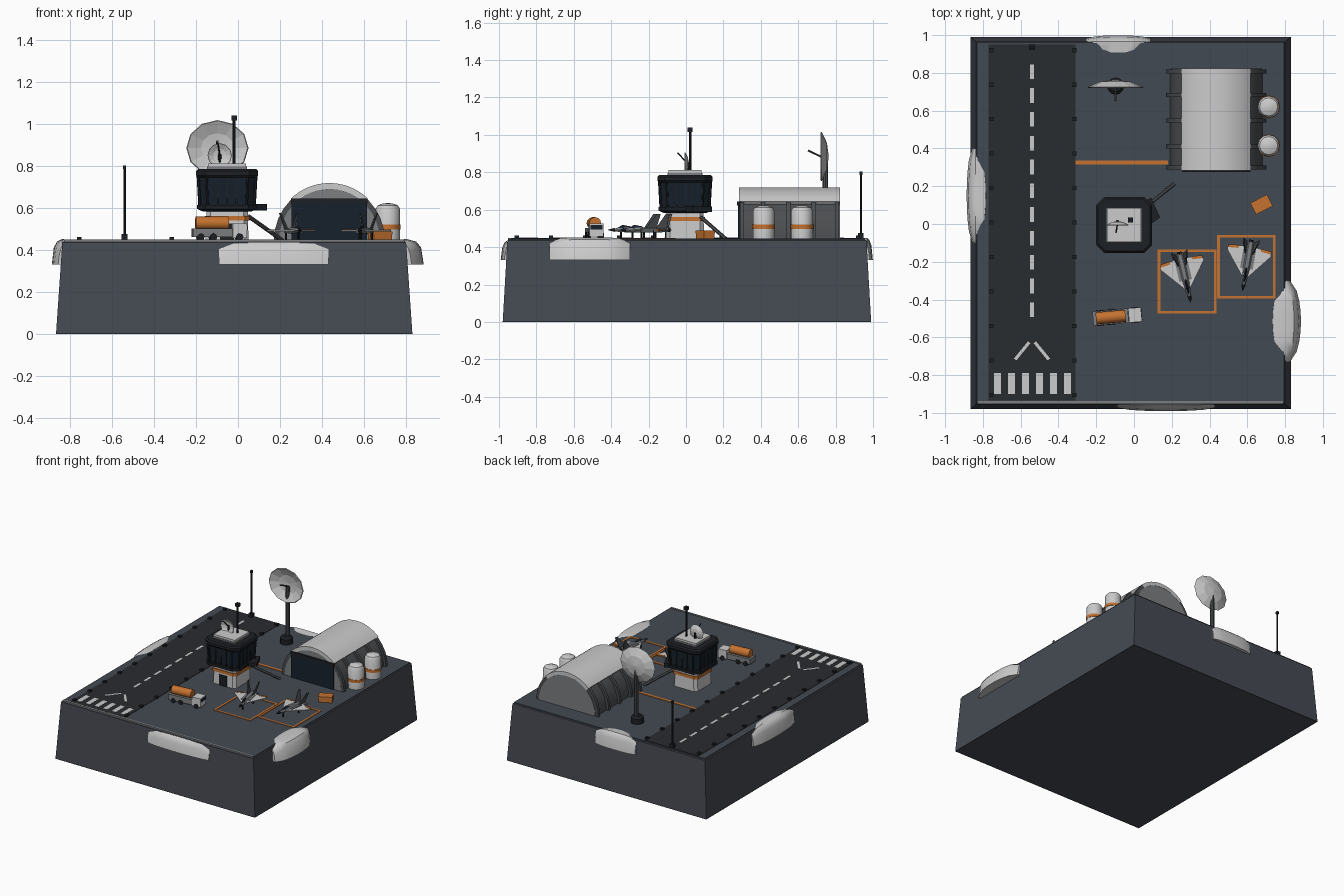
import bpy, math
from mathutils import Matrix, Vector

if "Cube" in bpy.data.objects:
    bpy.data.objects.remove(bpy.data.objects["Cube"])

D = 0.445  # deck height
M = Matrix.Identity(4)  # current placement, used by the helper functions


def mat(name, r, g, b):
    m = bpy.data.materials.new(name)
    m.diffuse_color = (r, g, b, 1)
    m.use_nodes = True
    m.node_tree.nodes["Principled BSDF"].inputs["Base Color"].default_value = m.diffuse_color
    return m


ROCK, DECK = mat("rock", .06, .068, .085), mat("deck", .055, .068, .085)
ROAD, DARK = mat("asphalt", .022, .025, .028), mat("dark", .012, .014, .018)
GLASS, ORANGE = mat("glass", .008, .015, .025), mat("orange", .56, .17, .03)
WHITE, GREY = mat("white", .68, .69, .7), mat("grey", .2, .21, .22)
STEEL, UNDER = mat("steel", .07, .075, .08), mat("underside", .012, .013, .016)


def mesh(name, verts, faces, m, smooth=False):
    me = bpy.data.meshes.new(name)
    me.from_pydata([M @ Vector(v) for v in verts], [], faces)
    me.materials.append(m)
    o = bpy.data.objects.new(name, me)
    bpy.context.collection.objects.link(o)
    bpy.context.view_layer.objects.active = o
    bpy.ops.object.select_all(action='DESELECT')
    o.select_set(True)
    bpy.ops.object.mode_set(mode='EDIT')
    bpy.ops.mesh.select_all(action='SELECT')
    bpy.ops.mesh.normals_make_consistent(inside=False)
    bpy.ops.object.mode_set(mode='OBJECT')
    if smooth:
        bpy.ops.object.shade_smooth_by_angle(angle=math.radians(35))
    return o


def loft(name, rings, m, smooth=False, caps=True):
    n = len(rings[0])
    f = [(r*n+i, r*n+(i+1) % n, r*n+n+(i+1) % n, r*n+n+i)
         for r in range(len(rings)-1) for i in range(n)]
    if caps:
        f += [tuple(range(n)), tuple(range((len(rings)-1)*n, len(rings)*n))]
    return mesh(name, [v for r in rings for v in r], f, m, smooth)


def prism(name, pts, z0, z1, m):
    return loft(name, [[(x, y, z) for x, y in pts] for z in (z0, z1)], m)


def rect(x0, x1, y0, y1):
    return [(x0, y0), (x1, y0), (x1, y1), (x0, y1)]


def box(name, x0, x1, y0, y1, z0, z1, m):
    return prism(name, rect(x0, x1, y0, y1), z0, z1, m)


def lathe(name, x, y, prof, m, n=12):
    """Turned part about a vertical axis; prof holds (radius, z)."""
    return loft(name, [[(x+r*math.cos(2*math.pi*i/n), y+r*math.sin(2*math.pi*i/n), z)
                        for i in range(n)] for r, z in prof], m, True)


def rod(name, a, b, r, m, n=8):
    a, b = Vector(a), Vector(b)
    q = (b-a).to_track_quat('Z', 'Y')
    ring = [q @ Vector((r*math.cos(2*math.pi*i/n), r*math.sin(2*math.pi*i/n), 0)) for i in range(n)]
    return loft(name, [[a+v for v in ring], [b+v for v in ring]], m, True)


def octo(h, c, z, cx=-.052, cy=-.005):
    k = h-c
    return [(cx+x, cy+y, z) for x, y in ((h, -k), (h, k), (k, h), (-k, h), (-h, k), (-h, -k), (-k, -h), (k, -h))]


def dish(name, x, y, z, rx, rz, depth, n=12):
    """Shallow bowl opening to the front."""
    prof = [(.02, 1), (.55, .75), (1, 0), (.97, -.12), (.53, .6), (.02, .85)]
    loft(name, [[(x+rx*r*math.cos(2*math.pi*i/n), y+depth*d, z+rz*r*math.sin(2*math.pi*i/n))
                 for i in range(n)] for r, d in prof], WHITE)


# Tapered plateau block, underside and front lip
loft("base_block", [[(x, y, z) for x, y in rect(-.018-a, -.018+a, .005-b, .005+b)]
     for a, b, z in ((.848, .985, 0), (.818, .96, .435), (.812, .955, .44))], ROCK)
box("base_underside", -.866, .83, -.98, .99, 0, .003, UNDER)
box("deck", -.828, .794, -.947, .957, .437, D, DECK)
box("front_lip", -.825, .79, -.952, -.937, .437, D+.004, GREY)

# Runway with markings and edge lights
box("runway", -.77, -.31, -.935, .95, D-.004, D+.003, ROAD)
for i in range(11):
    y = .767 - i*.126
    box("centre_dash", -.55, -.53, y, y+.078, D, D+.005, WHITE)
    for x in (-.755, -.315):
        y = .92 - i*.1825
        box("runway_light", x-.011, x+.011, y-.011, y+.011, D, D+.016, DARK)
for i in range(6):
    x = -.722 + i*.074
    box("threshold_stripe", x-.018, x+.018, -.9, -.79, D, D+.005, WHITE)
for s in (-1, 1):
    prism("chevron", [(-.54+s*a, b) for a, b in ((.008, -.63), (.022, -.622), (.096, -.712), (.082, -.722))],
          D, D+.005, WHITE)
box("taxi_line", -.31, .18, .315, .335, D, D+.004, ORANGE)

# Parking frames
for x0, x1, y0, y1 in ((.125, .437, -.475, -.135), (.44, .75, -.395, -.057)):
    w = .014
    for r in ((x0, x1, y0, y0+w), (x0, x1, y1-w, y1), (x0, x0+w, y0, y1), (x1-w, x1, y0, y1)):
        box("parking_frame", *r, D, D+.004, ORANGE)

# Control tower
loft("tower_base", [octo(.102, .02, D), octo(.098, .02, .6)], WHITE)
loft("tower_band", [octo(.106, .02, .54), octo(.106, .02, .562)], ORANGE)
loft("cab_floor", [octo(.115, .03, .583), octo(.142, .04, .595), octo(.142, .04, .615)], DARK)
loft("cab_glass", [octo(.126, .036, .61), octo(.134, .038, .755)], GLASS)
loft("cab_rim", [octo(.14, .04, .745), octo(.148, .042, .755), octo(.148, .042, .775), octo(.138, .04, .785)], DARK)
for a, b in zip(octo(.13, .037, .61), octo(.138, .039, .755)):
    rod("cab_mullion", a, b, .007, DARK, 6)
for k in (-.045, 0, .045):
    for dx, dy in ((k, .131), (k, -.131), (.131, k), (-.131, k)):
        box("cab_mullion", -.056+dx, -.048+dx, -.009+dy, -.001+dy, .61, .75, DARK)
box("tower_roof", -.147, .042, -.098, .088, .78, .797, GREY)
box("roof_snow", -.143, .038, -.094, .084, .797, .812, WHITE)
box("tower_door", -.085, -.02, -.112, -.1, D, .525, DARK)
prism("tower_balcony", [(.06, .02), (.09, .0), (.138, .035), (.09, .14), (.06, .12)], .588, .618, DARK)
rod("tower_stair", (.05, .08, .56), (.212, .212, D), .01, STEEL, 6)
dish("roof_dish", -.087, -.005, .85, .058, .058, .02)
rod("roof_dish_post", (-.087, .013, .8), (-.087, .013, .855), .009, DARK)
rod("roof_dish_feed", (-.087, .005, .85), (-.095, -.045, .905), .004, DARK, 6)
rod("roof_mast", (-.018, .022, .8), (-.018, .022, 1.03), .007, DARK)
box("roof_mast_tip", -.031, -.005, .009, .035, 1.015, 1.04, DARK)

# Slim mast behind the runway
rod("runway_mast", (-.54, .935, D), (-.54, .935, .795), .006, DARK)
box("mast_foot", -.555, -.525, .92, .95, D, .475, DARK)
box("mast_tip", -.548, -.532, .927, .943, .785, .803, DARK)

# Large radar dish
lathe("dish_foot", -.098, .73, [(.046, D), (.046, .485), (.03, .5)], DARK)
rod("dish_post", (-.098, .745, .49), (-.098, .745, .87), .015, STEEL)
dish("radar_dish", -.098, .725, .885, .148, .133, .038)
rod("dish_feed", (-.098, .75, .87), (-.098, .652, .917), .006, STEEL, 6)

# Arched hangar
HX = .435


def arch(r, a0, a1, y, n=16):
    return [(HX+r*math.cos(a0+(a1-a0)*i/n), y, D+1.02*r*math.sin(a0+(a1-a0)*i/n)) for i in range(n+1)]


def arch_band(name, r0, r1, y0, y1, m, a0=0, a1=math.pi):
    rings = [arch(r1, a0, a1, y) + arch(r0, a0, a1, y)[::-1] for y in (y0, y1)]
    loft(name, rings, m, True)


loft("hangar_shell", [arch(.245, 0, math.pi, y) for y in (.295, .818)], STEEL, True)
for y in (.30, .412, .548, .683, .808):
    arch_band("hangar_rib", .23, .264, y-.011, y+.011, STEEL)
arch_band("hangar_roof_snow", .24, .268, .284, .824, WHITE, math.radians(47), math.radians(133))
loft("hangar_back_wall", [arch(.24, 0, math.pi, y) for y in (.81, .823)], GREY)
loft("hangar_front_wall", [arch(.24, 0, math.pi, y) for y in (.288, .3)], GREY)
box("hangar_door", HX-.18, HX+.18, .279, .3, D, .625, GLASS)
box("hangar_door_beam", HX-.182, HX+.182, .274, .3, .622, .645, DARK)

# Fuel tanks and crate
for y in (.62, .415):
    lathe("fuel_tank", .713, y, [(.058, D), (.058, .595), (.048, .612), (.025, .621), (.004, .623)], WHITE)
    lathe("tank_band", .713, y, [(.061, .498), (.061, .52)], ORANGE)
M = Matrix.Translation((.675, .103, 0)) @ Matrix.Rotation(math.radians(27), 4, 'Z')
box("crate", -.048, .048, -.032, .032, D, .485, ORANGE)
box("crate_lid", -.05, .05, -.034, .034, .474, .488, ORANGE)

# Tanker truck
M = Matrix.Translation((-.09, -.49, 0)) @ Matrix.Rotation(math.radians(5), 4, 'Z')
box("truck_bed", -.128, .06, -.038, .038, .462, .503, GREY)
box("truck_cab", .062, .13, -.038, .038, .458, .525, WHITE)
box("truck_windshield", .12, .132, -.032, .032, .495, .517, GLASS)
rod("truck_tank", (-.112, 0, .528), (.045, 0, .528), .032, ORANGE, 12)
for x in (-.09, -.03, .095):
    for y in (-.034, .034):
        rod("truck_wheel", (x, y-.007, .462), (x, y+.007, .462), .018, DARK)

# Parked delta-wing jets, nose along local -y
for px, py, ang in ((.267, -.27, 13), (.60, -.207, -10)):
    M = Matrix.Translation((px, py, .492)) @ Matrix.Rotation(math.radians(ang), 4, 'Z')
    sec = [(-.147, .003, .003), (-.1, .012, .011), (-.04, .019, .016), (.06, .022, .016), (.115, .016, .012)]
    loft("jet_body", [[(w*math.cos(i*math.pi/3), y, h*math.sin(i*math.pi/3)) for i in range(6)]
                      for y, w, h in sec], GREY)
    loft("jet_nose", [[(w*math.cos(i*math.pi/3), y, w*math.sin(i*math.pi/3)) for i in range(6)]
                      for y, w in ((-.15, .002), (-.115, .0115))], DARK)
    loft("jet_canopy", [[(-w, y, .008), (w, y, .008), (0, y, h)]
                        for y, w, h in ((-.1, .004, .011), (-.07, .011, .027), (-.025, .008, .018))], GLASS)
    rod("jet_exhaust", (0, .11, 0), (0, .125, 0), .012, DARK)
    for s in (-1, 1):
        prism("jet_wing", [(s*x, y) for x, y in ((.014, -.075), (.118, .055), (.115, .078), (.016, .09))],
              -.004, .003, WHITE)
        prism("wing_trim", [(s*x, y) for x, y in ((.06, .071), (.117, .066), (.115, .081), (.06, .087))],
              -.005, .005, ORANGE)
        prism("jet_tailplane", [(s*x, y) for x, y in ((.014, .08), (.045, .11), (.043, .125), (.012, .115))],
              -.002, .003, GREY)
        fin = [(.02, .05, .008), (.02, .11, .008), (.042, .128, .085), (.04, .108, .085)]
        loft("jet_fin", [[(s*(x+t), y, z) for x, y, z in fin] for t in (-.003, .003)], STEEL)
        box("jet_intake", s*.026-.008, s*.026+.008, -.03, .07, -.012, .008, GREY)
        rod("jet_gear", (s*.03, .04, 0), (s*.03, .04, D-.492), .005, DARK, 6)
    rod("jet_nose_gear", (0, -.08, 0), (0, -.08, D-.492), .005, DARK, 6)


# Snow drifts hanging over each edge: local +y outward, origin on the edge
def drift(name, x, y, ang, half, inner, out, top):
    global M
    M = Matrix.Translation((x, y, 0)) @ Matrix.Rotation(math.radians(ang), 4, 'Z')
    rings = []
    for i in range(9):
        t = -1 + i/4
        k = math.sqrt(max(0, 1-t*t*.97))
        f = 1 - .06*(1-abs(t))
        ox, zt = out*k, top - .045*(1-k)**2
        rings.append([(half*t*f, -inner*k-.01, D-.02), (half*t*f, -inner*k*.85, zt-.006),
                      (half*t*f, 0, zt), (half*t*f, ox*.65, zt-.012), (half*t*f, ox*.9+.006, zt-.04),
                      (half*t, ox+.012, .33), (half*t, -.02, .33)])
    loft(name, rings, WHITE, True)


drift("snow_front", .17, -.957, 180, .26, .0, .022, .435)
drift("snow_back", -.083, .967, 0, .17, .085, .02, .45)
drift("snow_left", -.838, .15, 90, .25, .062, .036, .452)
drift("snow_right", .802, -.515, -90, .215, .08, .07, .452)
M = Matrix.Identity(4)
